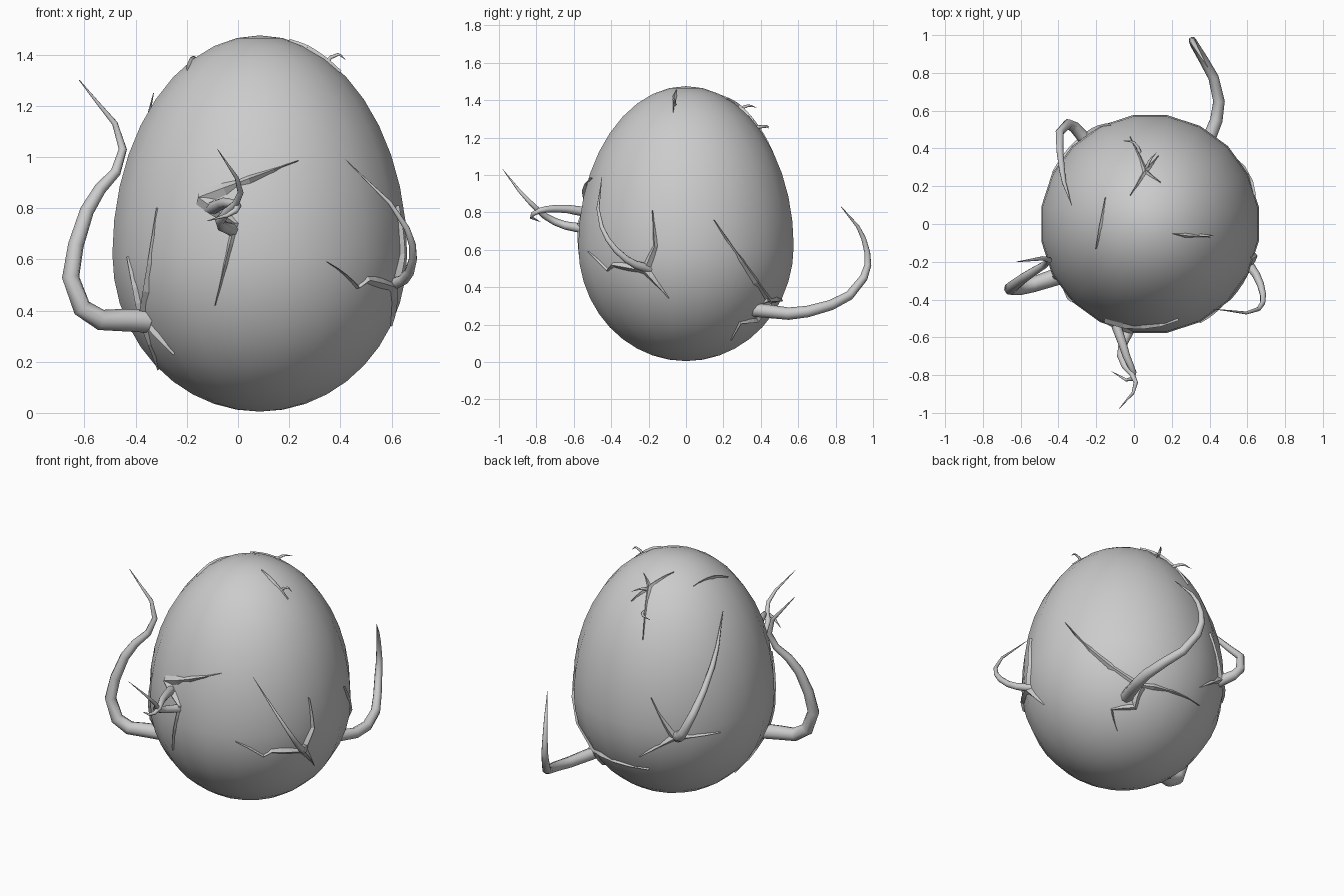
import bpy, bmesh
from math import sqrt, radians
from mathutils import Vector, Matrix

if "Cube" in bpy.data.objects:
    bpy.data.objects.remove(bpy.data.objects["Cube"])

CX, ZC, R, LOW, HIGH = 0.085, 0.62, 0.583, 0.615, 0.855


def on_egg(view, u, v):
    """Point on the egg surface under a 2D position in one view."""
    if view == 'top':
        return Vector((u, v, ZC + HIGH * sqrt(max(0, 1 - ((u - CX) ** 2 + v * v) / R ** 2))))
    r = R * sqrt(max(0, 1 - ((v - ZC) / (HIGH if v > ZC else LOW)) ** 2))
    if view == 'right':
        return Vector((CX + sqrt(max(0, r * r - u * u)), u, v))
    s = -1 if view == 'front' else 1
    return Vector((u, s * sqrt(max(0, r * r - (u - CX) ** 2)), v))


def normal_at(p):
    h = HIGH if p.z > ZC else LOW
    return Vector(((p.x - CX) / R ** 2, p.y / R ** 2, (p.z - ZC) / h ** 2)).normalized()


def add_mesh(name, bm):
    me = bpy.data.meshes.new(name)
    bmesh.ops.recalc_face_normals(bm, faces=bm.faces)
    bm.to_mesh(me)
    bm.free()
    ob = bpy.data.objects.new(name, me)
    bpy.context.collection.objects.link(ob)


def crack(name, view, width, base, *arms, steps=4):
    """Ridged slivers lying on the shell, each tapering from the base to its tip."""
    bm = bmesh.new()
    for arm in arms:
        pts = [Vector(p) for p in (base, *arm)]
        flat = [a.lerp(b, i / steps) for a, b in zip(pts, pts[1:]) for i in range(steps)]
        centre = [on_egg(view, *p) for p in flat + pts[-1:]]
        last = len(centre) - 1
        rings = []
        for i, c in enumerate(centre):
            n = normal_at(c)
            w = max(width * (1 - i / last), 0.001)
            d = centre[min(i + 1, last)] - centre[max(i - 1, 0)]
            side = n.cross(d).normalized() * w
            lift = 0.006 + min(0.3 * w, 0.008)
            rings.append([bm.verts.new(q) for q in
                          (c + side - n * 0.008, c + n * lift, c - side - n * 0.008)])
        for a, b in zip(rings, rings[1:]):
            for k in range(3):
                j = (k + 1) % 3
                bm.faces.new((a[k], a[j], b[j], b[k]))
        bm.faces.new(rings[0])
        bm.faces.new(rings[-1])
    add_mesh(name, bm)


def tentacle(name, thick, *pts):
    """Round tube on a smooth path, thinning to a fine tip."""
    cu = bpy.data.curves.new(name, 'CURVE')
    cu.dimensions = '3D'
    cu.bevel_depth = thick
    cu.bevel_resolution = 2
    cu.use_fill_caps = True
    sp = cu.splines.new('BEZIER')
    sp.resolution_u = 3
    sp.bezier_points.add(len(pts) - 1)
    for i, (bp, p) in enumerate(zip(sp.bezier_points, pts)):
        bp.co = p
        bp.handle_left_type = bp.handle_right_type = 'AUTO'
        bp.radius = max(0.04, (1 - i / (len(pts) - 1)) ** 0.75)
    ob = bpy.data.objects.new(name, cu)
    bpy.context.collection.objects.link(ob)
    bpy.ops.object.select_all(action='DESELECT')
    ob.select_set(True)
    bpy.context.view_layer.objects.active = ob
    bpy.ops.object.convert(target='MESH')


# Egg shell: sphere with a taller upper half
bm = bmesh.new()
bmesh.ops.create_uvsphere(bm, u_segments=20, v_segments=20, radius=1)
bmesh.ops.rotate(bm, verts=bm.verts, matrix=Matrix.Rotation(radians(9), 3, 'Z'))
for v in bm.verts:
    v.co = (CX + v.co.x * R, v.co.y * R, ZC + v.co.z * (HIGH if v.co.z > 0 else LOW))
for f in bm.faces:
    f.smooth = True
add_mesh("egg_shell", bm)

# Large tentacles
tentacle("left_tentacle", 0.047, (-.35, -.26, .36), (-.61, -.34, .41),
         (-.59, -.29, .79), (-.45, -.19, 1.03), (-.62, -.2, 1.3))
tentacle("back_right_tentacle", 0.038, (.36, .36, .28), (.45, .65, .27),
         (.32, .95, .45), (.32, .95, .66), (.39, .83, .83))
tentacle("right_tentacle", 0.026, (.58, -.17, .49), (.67, -.32, .55),
         (.66, -.45, .72), (.42, -.45, .99))
tentacle("back_left_tentacle", 0.036, (-.24, .43, .56), (-.35, .53, .65),
         (-.38, .28, .98), (-.33, .1, 1.25))

# Entwined pair on the front
tentacle("front_upper_tentacle", 0.027, (-.1, -.52, .8), (-.04, -.7, .82),
         (-.01, -.82, .79), (-.12, -.78, .75))
tentacle("front_lower_tentacle", 0.027, (-.01, -.53, .71), (-.07, -.7, .75),
         (.01, -.84, .86), (-.08, -.98, 1.03))

# Small feelers near the top
tentacle("top_feeler", 0.01, (.32, -.06, 1.34), (.39, -.06, 1.4), (.42, -.06, 1.38))
tentacle("upper_back_feeler", 0.012, (.06, .27, 1.34), (.08, .33, 1.37), (.12, .38, 1.36))
tentacle("lower_back_feeler", 0.012, (.04, .35, 1.25), (0, .43, 1.26), (-.06, .44, 1.25))

# Cracks spreading from the tentacle roots
crack("front_crack", 'front', 0.035, (-.15, .84), [(.235, .985)], [(-.01, .74), (-.09, .42)])
crack("left_crack", 'front', 0.022, (-.38, .37),
      [(-.315, .8)], [(-.43, .61)], [(-.25, .23)], [(-.31, .17)])
crack("right_crack", 'right', 0.025, (-.22, .49), [(-.165, .62), (-.18, .81)],
      [(-.39, .52), (-.42, .49), (-.52, .59)], [(-.09, .34)])
crack("back_right_crack", 'right', 0.03, (.45, .32), [(.15, .76)],
      [(.38, .22), (.29, .21), (.24, .12)])
crack("back_crack", 'back', 0.025, (.37, .33), [(-.08, .33)])
crack("back_left_crack", 'back', 0.023, (-.25, .57), [(-.125, .81)], [(-.43, .575)], [(-.05, .42)])

# Cracks near the top
crack("top_right_crack", 'top', 0.016, (.27, -.06), [(.2, -.05)], [(.4, -.07)])
crack("top_back_crack", 'top', 0.018, (.06, .28), [(-.02, .15)], [(.03, .36), (-.02, .46)],
      [(.13, .36)], [(.14, .22)])
crack("top_left_crack", 'top', 0.014, (-.18, -.02), [(-.15, .14)], [(-.2, -.13)])
